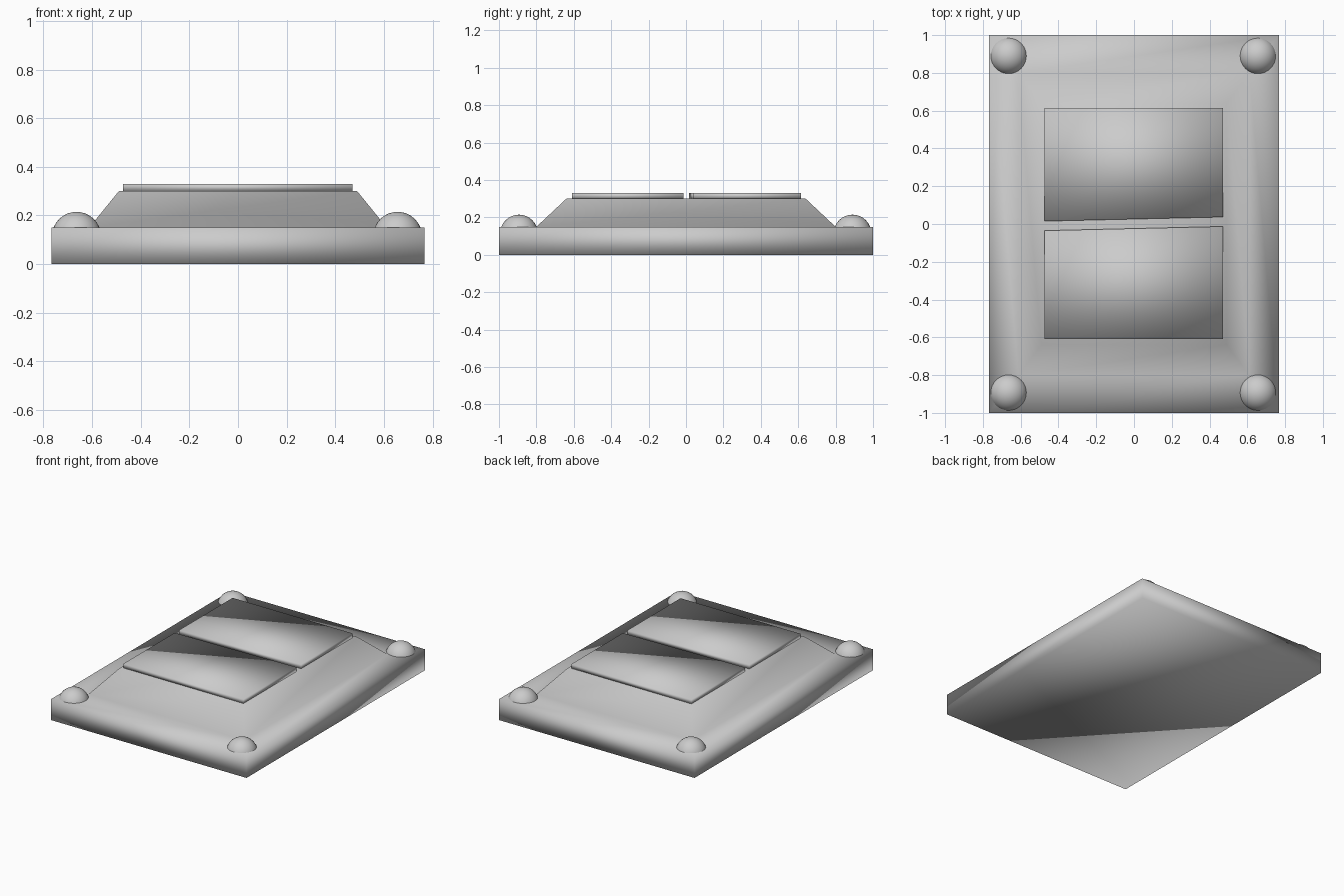
import bpy
import bmesh

cube = bpy.data.objects.get("Cube")
if cube:
    bpy.data.objects.remove(cube, do_unlink=True)

grey = bpy.data.materials.new("plain_grey")
grey.use_nodes = True
colour = (0.6, 0.6, 0.6, 1)
grey.diffuse_color = colour
grey.node_tree.nodes["Principled BSDF"].inputs["Base Color"].default_value = colour


def finish(name, bm):
    """Turn a bmesh into a smooth shaded grey object."""
    bmesh.ops.recalc_face_normals(bm, faces=bm.faces)
    mesh = bpy.data.meshes.new(name)
    bm.to_mesh(mesh)
    bm.free()
    mesh.materials.append(grey)
    mesh.shade_smooth()
    obj = bpy.data.objects.new(name, mesh)
    bpy.context.collection.objects.link(obj)
    return obj


def stacked(name, rings):
    """Skin a list of four-cornered rings and cap both ends."""
    bm = bmesh.new()
    loops = [[bm.verts.new(p) for p in ring] for ring in rings]
    for low, high in zip(loops, loops[1:]):
        for i in range(4):
            j = (i + 1) % 4
            bm.faces.new((low[i], low[j], high[j], high[i]))
    bm.faces.new(loops[0][::-1])
    bm.faces.new(loops[-1])
    return finish(name, bm)


def rectangle(hx, hy, z):
    return [(-hx, -hy, z), (hx, -hy, z), (hx, hy, z), (-hx, hy, z)]


# Base slab with the sloping raised centre in one skin
stacked("base", [
    rectangle(0.767, 1.0, 0.0),
    rectangle(0.767, 1.0, 0.15),
    rectangle(0.612, 0.80, 0.15),
    rectangle(0.49, 0.64, 0.30),
])

# Two thin plates with a slightly slanted gap between them
plates = {
    "front_plate": (-0.61, -0.61, -0.013, -0.035),
    "back_plate": (0.015, 0.037, 0.615, 0.615),
}
for name, (y0, y1, y2, y3) in plates.items():
    stacked(name, [
        [(-0.473, y0, z), (0.47, y1, z), (0.47, y2, z), (-0.473, y3, z)]
        for z in (0.30, 0.33)
    ])

# Domed corner studs, sunk into the base
for side, x in (("right", -0.664), ("left", 0.656)):
    for end, y in (("front", -0.893), ("back", 0.89)):
        bm = bmesh.new()
        bmesh.ops.create_uvsphere(bm, u_segments=32, v_segments=16, radius=0.101)
        stud = finish(f"{end}_{side}_stud", bm)
        stud.location = (x, y, 0.114)
